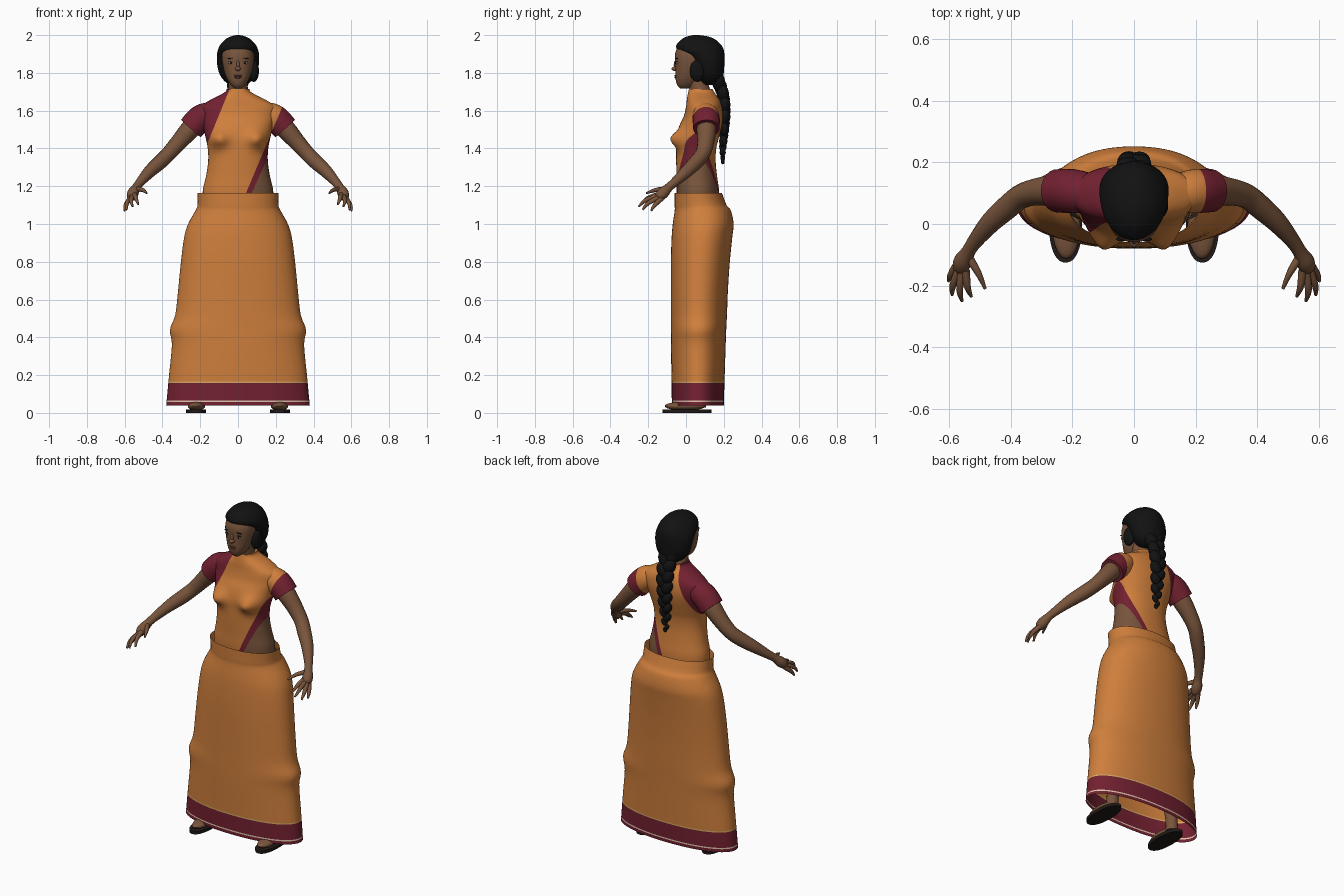
import bpy, bmesh, math
from mathutils import Vector, Matrix

if "Cube" in bpy.data.objects:
    bpy.data.objects.remove(bpy.data.objects["Cube"])


def material(name, r, g, b):
    m = bpy.data.materials.new(name)
    m.use_nodes = True
    m.diffuse_color = (r, g, b, 1)
    bsdf = m.node_tree.nodes["Principled BSDF"]
    bsdf.inputs["Base Color"].default_value = (r, g, b, 1)
    bsdf.inputs["Roughness"].default_value = 0.8
    return m


ORANGE = material("orange cloth", 0.62, 0.21, 0.045)
MAROON = material("maroon cloth", 0.17, 0.015, 0.03)
SKIN = material("brown skin", 0.19, 0.09, 0.045)
HAIR = material("black hair", 0.006, 0.006, 0.006)
GOLD = material("gold trim", 0.65, 0.38, 0.12)
CREAM = material("cream trim", 0.75, 0.55, 0.42)
SOLE = material("dark sole", 0.015, 0.01, 0.009)
LIPS = material("lips", 0.13, 0.045, 0.035)
WHITE = material("eye white", 0.45, 0.4, 0.36)
parts = []


def finish(bm, name, mats):
    bmesh.ops.recalc_face_normals(bm, faces=bm.faces)
    me = bpy.data.meshes.new(name)
    bm.to_mesh(me)
    bm.free()
    for m in mats:
        me.materials.append(m)
    ob = bpy.data.objects.new(name, me)
    bpy.context.collection.objects.link(ob)
    parts.append(ob)
    return ob


def refine(rows, sub):
    """Catmull-Rom interpolation through rows of numbers."""
    pts = [rows[0]] + list(rows) + [rows[-1]]
    out = []
    for a, b, c, d in zip(pts, pts[1:], pts[2:], pts[3:]):
        for i in range(sub):
            t = i / sub
            out.append([q + t * (r - p) / 2 + t * t * (p - 2.5 * q + 2 * r - s / 2)
                        + t ** 3 * (1.5 * (q - r) + (s - p) / 2)
                        for p, q, r, s in zip(a, b, c, d)])
    return out + [list(rows[-1])]


def bridge(rings, caps=True):
    bm = bmesh.new()
    loops = [[bm.verts.new(p) for p in ring] for ring in rings]
    n = len(loops[0])
    for a, b in zip(loops, loops[1:]):
        for i in range(n):
            bm.faces.new((a[i], a[(i + 1) % n], b[(i + 1) % n], b[i]))
    if caps:
        bm.faces.new(loops[0])
        bm.faces.new(loops[-1])
    return bm


def loft(rows, power=2.0, n=48, sub=4, caps=True, x=0):
    """Stack of ovals given as height, half width, front y, back y."""
    rings = []
    for z, w, front, back in refine(rows, sub):
        ring = []
        for i in range(n):
            a = math.tau * i / n
            c, s = math.cos(a), math.sin(a)
            px = math.copysign(abs(c) ** (2 / power), c) * w
            py = math.copysign(abs(s) ** (2 / power), s) * (back - front) / 2
            ring.append((x + px, (front + back) / 2 + py, z))
        rings.append(ring)
    return bridge(rings, caps)


def tube(path, side=1, n=16, sub=4):
    """Round limb through points x, y, z, radius."""
    pts = refine(path, sub)
    centres = [Vector((p[0] * side, p[1], p[2])) for p in pts]
    rings = []
    for i, c in enumerate(centres):
        d = centres[min(i + 1, len(pts) - 1)] - centres[max(i - 1, 0)]
        u = d.cross(Vector((0.3, 1, 0.2))).normalized()
        v = d.cross(u).normalized()
        rings.append([c + pts[i][3] * (u * math.cos(math.tau * k / n) + v * math.sin(math.tau * k / n))
                      for k in range(n)])
    return bridge(rings)


def ball(name, centre, radii, mat, tilt=0):
    bm = bmesh.new()
    m = Matrix.Translation(centre) @ Matrix.Rotation(tilt, 4, "Y") @ Matrix.Diagonal((*radii, 1))
    bmesh.ops.create_uvsphere(bm, u_segments=20, v_segments=12, radius=1, matrix=m)
    return finish(bm, name, [mat])


def cut(bm, co, normal):
    bmesh.ops.bisect_plane(bm, geom=bm.verts[:] + bm.edges[:] + bm.faces[:], plane_co=co, plane_no=normal)


# Drape edges as sloping lines: x, z at the bottom and x, z at the top
RIGHT_EDGE = (-0.165, 1.42, -0.05, 1.70)
LEFT_EDGE = (0.045, 1.17, 0.23, 1.61)
BLOUSE_EDGE = (0.075, 1.17, 0.17, 1.38)


def edge_x(line, z):
    x0, z0, x1, z1 = line
    return x0 + (z - z0) * (x1 - x0) / (z1 - z0)


def paint_drape(bm):
    for x0, z0, x1, z1 in (RIGHT_EDGE, LEFT_EDGE, BLOUSE_EDGE):
        cut(bm, (x0, 0, z0), (z1 - z0, 0, x0 - x1))
    for z in (1.37, 1.42):
        cut(bm, (0, 0, z), (0, 0, 1))
    for f in bm.faces:
        c = f.calc_center_median()
        if c.x < edge_x(RIGHT_EDGE, c.z) and c.z > 1.42:
            f.material_index = 1
        elif c.x < edge_x(LEFT_EDGE, c.z):
            f.material_index = 0
        else:
            f.material_index = 1 if c.x < edge_x(BLOUSE_EDGE, c.z) or c.z > 1.37 else 2


# Torso with bust, wrapped in the drape
bm = loft([(1.06, .18, -.04, .17), (1.17, .187, -.05, .175), (1.25, .17, -.05, .165),
           (1.33, .158, -.052, .157), (1.40, .16, -.052, .16), (1.46, .172, -.05, .175),
           (1.52, .185, -.035, .19), (1.57, .2, -.012, .195), (1.62, .2, 0, .19),
           (1.655, .15, .004, .18), (1.68, .1, .008, .162), (1.70, .067, .012, .148),
           (1.715, .06, .016, .14)], 2.2, 72)
for v in bm.verts:
    if v.co.y < 0.06:
        d2 = ((abs(v.co.x) - 0.105) / 0.05) ** 2 + ((v.co.z - 1.45) / 0.045) ** 2
        v.co.y -= 0.05 * math.exp(-d2)
paint_drape(bm)
finish(bm, "draped_torso", [ORANGE, MAROON, SKIN])

# Skirt with coloured hem
bm = loft([(.04, .38, -.075, .2), (.2, .365, -.077, .205), (.36, .35, -.08, .21),
           (.44, .36, -.08, .213), (.52, .332, -.08, .217), (.65, .317, -.08, .222),
           (.8, .302, -.08, .232), (.93, .285, -.076, .245), (1.0, .264, -.07, .252),
           (1.07, .226, -.06, .238), (1.1, .214, -.06, .215), (1.165, .214, -.06, .19)],
          2.15, 72, caps=False)
for z in (.058, .066, .158, .166):
    cut(bm, (0, 0, z), (0, 0, 1))
for f in bm.faces:
    z = f.calc_center_median().z
    f.material_index = 0 if z > .166 else 2 if z > .158 else 3 if .058 < z < .066 else 1
finish(bm, "skirt", [ORANGE, MAROON, GOLD, CREAM])

# Neck and head
finish(tube([(0, .08, 1.64, .06), (0, .075, 1.7, .054), (0, .06, 1.75, .05), (0, .05, 1.8, .05)]), "neck", [SKIN])
finish(loft([(1.718, .018, -.03, .02), (1.735, .038, -.046, .05), (1.765, .057, -.055, .08),
             (1.80, .071, -.056, .1), (1.855, .083, -.058, .12), (1.90, .085, -.058, .14),
             (1.94, .075, -.04, .14), (1.97, .05, 0, .11)], 2.2), "head", [SKIN])
ball("nose", (0, -.058, 1.822), (.015, .018, .012), SKIN)
ball("nose_bridge", (0, -.055, 1.842), (.009, .01, .025), SKIN)
ball("upper_lip", (0, -.053, 1.785), (.024, .008, .005), LIPS)
ball("lower_lip", (0, -.052, 1.776), (.019, .008, .006), LIPS)
for s, side in ((1, "left"), (-1, "right")):
    ball(side + "_eye", (s * .038, -.047, 1.852), (.014, .007, .006), WHITE)
    ball(side + "_iris", (s * .038, -.051, 1.852), (.006, .005, .006), HAIR)
    ball(side + "_eyelid", (s * .038, -.048, 1.859), (.016, .007, .0025), HAIR)
    ball(side + "_eyebrow", (s * .039, -.049, 1.877), (.02, .007, .003), HAIR, s * .15)

# Hair cap, side lock and braid
finish(loft([(1.735, .04, .09, .17), (1.76, .075, .065, .19), (1.80, .1, .045, .2),
             (1.85, .111, .03, .203), (1.89, .112, 0, .203), (1.92, .107, -.045, .2),
             (1.95, .093, -.05, .185), (1.98, .064, -.02, .15), (1.994, .035, .01, .11),
             (2.0, .01, .04, .07)]), "hair", [HAIR])
ball("side_lock", (.083, .06, 1.81), (.028, .04, .058), HAIR)
braid = refine([(.165, 1.77, .05), (.195, 1.69, .046), (.207, 1.6, .042), (.203, 1.5, .036),
                (.195, 1.41, .028), (.195, 1.33, .014)], 3)
for i, (y, z, r) in enumerate(braid):
    s = 1 if i % 2 else -1
    ball("braid_strand", (s * r * .4, y, z), (r * .75, r * .7, r * 1.05), HAIR, s * .5)

# Arms, hands, legs and sandals
FINGERS = [((.572, -.13, 1.135), (.595, -.165, 1.1), (.602, -.185, 1.07)),
           ((.568, -.145, 1.14), (.588, -.2, 1.11), (.59, -.23, 1.075)),
           ((.558, -.15, 1.148), (.566, -.215, 1.125), (.558, -.25, 1.092)),
           ((.547, -.15, 1.155), (.54, -.205, 1.135), (.528, -.235, 1.103)),
           ((.535, -.11, 1.185), (.505, -.16, 1.18), (.483, -.21, 1.163))]
for s, side in ((1, "left"), (-1, "right")):
    bm = tube([(.13, .1, 1.575, .06), (.165, .103, 1.575, .068), (.205, .107, 1.553, .072),
               (.25, .108, 1.505, .07)], s, 24)
    paint_drape(bm)
    finish(bm, side + "_sleeve", [ORANGE, MAROON, SKIN])
    finish(tube([(.2, .107, 1.56, .05), (.255, .108, 1.5, .052), (.31, .105, 1.437, .045),
                 (.365, .09, 1.375, .04), (.41, .055, 1.33, .039), (.465, .005, 1.28, .034),
                 (.515, -.055, 1.225, .025), (.538, -.09, 1.195, .023),
                 (.555, -.12, 1.165, .03), (.565, -.145, 1.142, .024), (.57, -.155, 1.135, .008)],
                s), side + "_arm", [SKIN])
    for root, knuckle, tip in FINGERS:
        finish(tube([(*root, .014), (*knuckle, .011), (*tip, .005)], s, 10), side + "_finger", [SKIN])
    finish(tube([(.215, .07, .03, .036), (.21, .07, .12, .034), (.18, .07, .35, .05),
                 (.13, .07, .7, .07)], s), side + "_leg", [SKIN])
    ball(side + "_foot", (s * .22, -.005, .036), (.046, .108, .024), SKIN)
    finish(loft([(0, .052, -.125, .135), (.018, .054, -.125, .135)], 2.3, sub=1, x=s * .222),
           side + "_sandal_sole", [SOLE])

# Smooth shading with sharp rims
bpy.ops.object.select_all(action="DESELECT")
for ob in parts:
    ob.select_set(True)
bpy.context.view_layer.objects.active = parts[0]
bpy.ops.object.shade_smooth_by_angle(angle=math.radians(45))
